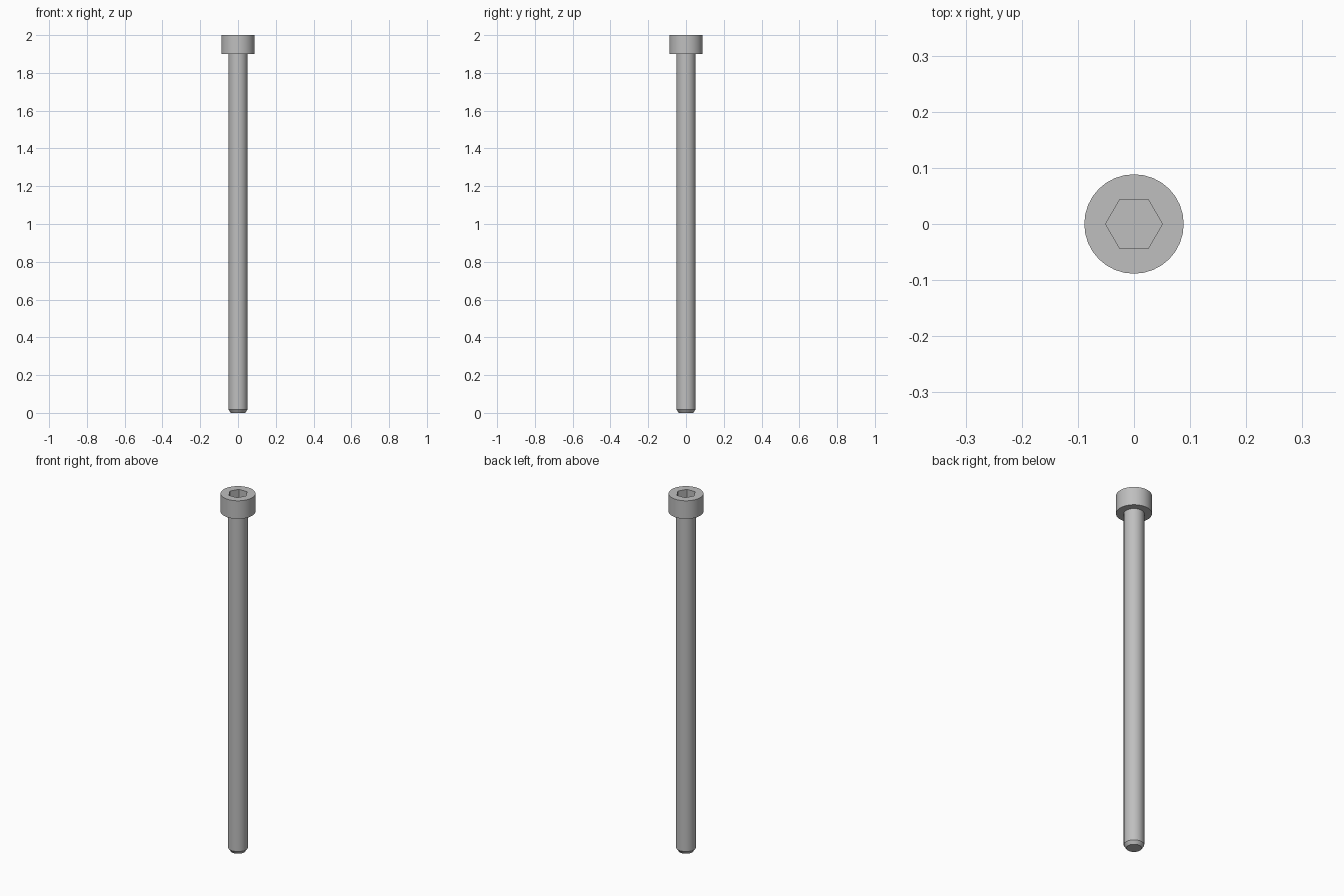
import bpy, bmesh, math

if "Cube" in bpy.data.objects:
    bpy.data.objects.remove(bpy.data.objects["Cube"], do_unlink=True)

SIDES = 32
HEAD_R, SHAFT_R, TIP_R, SOCKET_R = 0.0886, 0.0506, 0.038, 0.0506
HEAD_Z, SOCKET_DEPTH, CHAMFER = 1.899, 0.05, 0.018

steel = bpy.data.materials.new("grey steel")
steel.use_nodes = True
colour = (0.52, 0.52, 0.52, 1)
steel.diffuse_color = colour
steel.node_tree.nodes["Principled BSDF"].inputs["Base Color"].default_value = colour


def ring(bm, radius, z, sides):
    return [bm.verts.new((radius * math.cos(i * math.tau / sides),
                          radius * math.sin(i * math.tau / sides), z))
            for i in range(sides)]


def bridge(bm, a, b):
    for i in range(len(a)):
        j = (i + 1) % len(a)
        bm.faces.new((a[i], a[j], b[j], b[i]))


bm = bmesh.new()

# Tip, chamfer, shaft, underside of head and head wall
profile = [(TIP_R, 0), (SHAFT_R, CHAMFER), (SHAFT_R, HEAD_Z),
           (HEAD_R, HEAD_Z), (HEAD_R, 2)]
rings = [ring(bm, r, z, SIDES) for r, z in profile]
for low, high in zip(rings, rings[1:]):
    bridge(bm, low, high)
bm.faces.new(list(reversed(rings[0])))

# Hexagonal socket
rim = ring(bm, SOCKET_R, 2, 6)
floor = ring(bm, SOCKET_R, 2 - SOCKET_DEPTH, 6)
bridge(bm, rim, floor)
bm.faces.new(floor)

# Flat top of the head between the outer edge and the socket rim
edges = [bm.edges.get((loop[i - 1], loop[i]))
         for loop in (rings[-1], rim) for i in range(len(loop))]
bmesh.ops.triangle_fill(bm, edges=edges, use_beauty=True, normal=(0, 0, 1))
bmesh.ops.recalc_face_normals(bm, faces=bm.faces)

mesh = bpy.data.meshes.new("socket_screw")
bm.to_mesh(mesh)
bm.free()
mesh.materials.append(steel)
screw = bpy.data.objects.new("socket_screw", mesh)
bpy.context.collection.objects.link(screw)
bpy.context.view_layer.objects.active = screw
screw.select_set(True)
bpy.ops.object.shade_smooth_by_angle(angle=math.radians(30))
